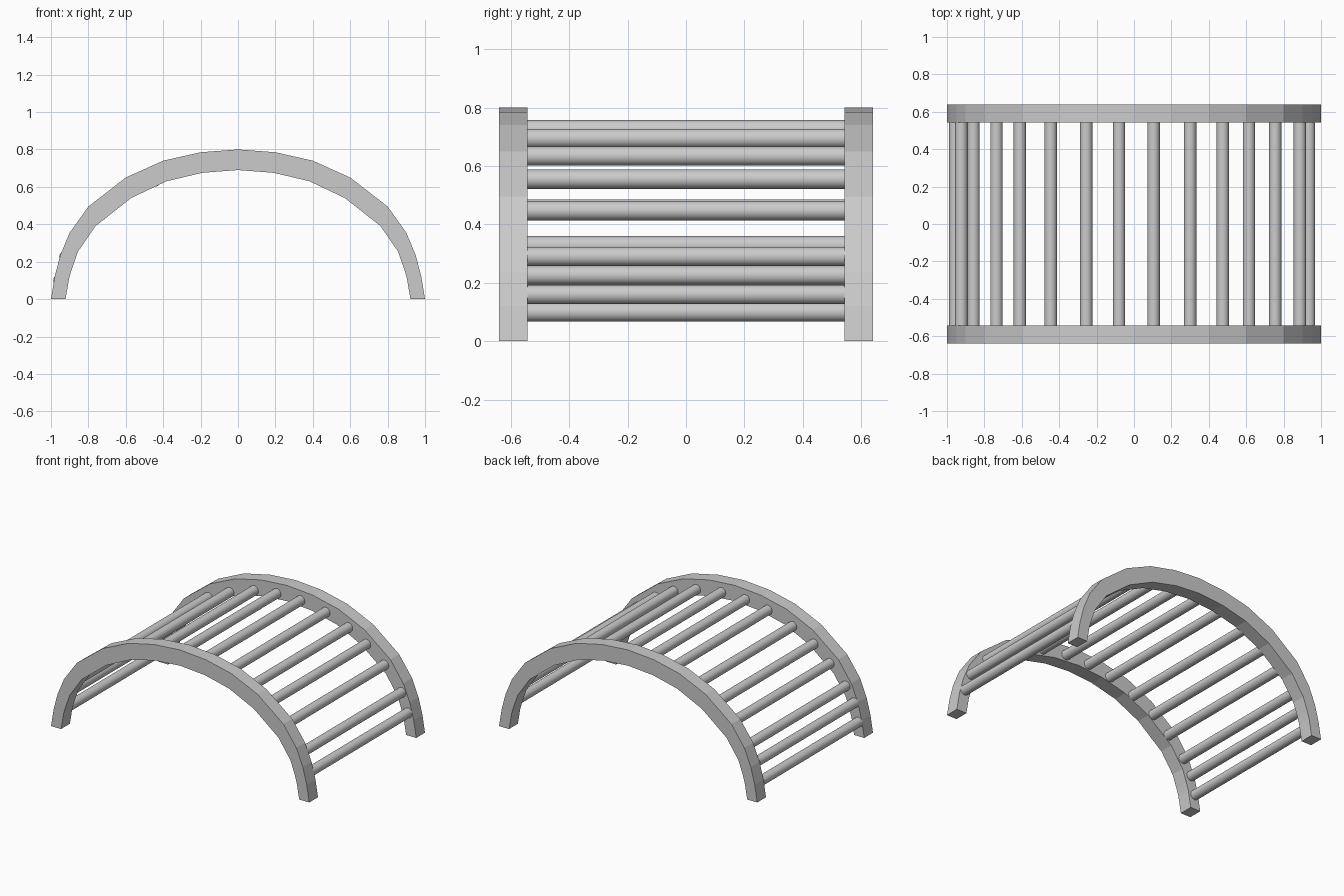
import bpy, bmesh, math

if "Cube" in bpy.data.objects:
    bpy.data.objects.remove(bpy.data.objects["Cube"])

# Half profile of the arched rail, foot to crown
OUTER = [(1.0, 0), (0.98, 0.12), (0.95, 0.235), (0.9, 0.355), (0.8, 0.495),
         (0.6, 0.65), (0.4, 0.74), (0.2, 0.785), (0, 0.80)]
INNER = [(0.922, 0), (0.902, 0.115), (0.887, 0.165), (0.855, 0.255), (0.762, 0.39),
         (0.572, 0.54), (0.382, 0.63), (0.192, 0.675), (0, 0.69)]
Y_IN, Y_OUT = 0.543, 0.64


def full(half):
    return half + [(-x, z) for x, z in reversed(half[:-1])]


def rail(name, y0, y1):
    bm = bmesh.new()
    o, i = full(OUTER), full(INNER)
    rings = []
    for (ox, oz), (ix, iz) in zip(o, i):
        rings.append([bm.verts.new(p) for p in
                      ((ox, y0, oz), (ox, y1, oz), (ix, y1, iz), (ix, y0, iz))])
    for a, b in zip(rings, rings[1:]):
        for k in range(4):
            n = (k + 1) % 4
            bm.faces.new((a[k], a[n], b[n], b[k]))
    bm.faces.new(rings[0])
    bm.faces.new(rings[-1])
    bmesh.ops.recalc_face_normals(bm, faces=bm.faces)
    me = bpy.data.meshes.new(name)
    bm.to_mesh(me)
    bm.free()
    bpy.context.collection.objects.link(bpy.data.objects.new(name, me))


# Two side rails
rail("front_rail", -Y_OUT, -Y_IN)
rail("back_rail", Y_IN, Y_OUT)

# Rungs between the rails (x, z)
RUNGS = [(-0.955, 0.10), (-0.923, 0.226), (-0.858, 0.327), (-0.735, 0.453),
         (-0.61, 0.555), (-0.445, 0.634), (-0.255, 0.697), (-0.08, 0.724),
         (0.105, 0.724), (0.30, 0.694), (0.475, 0.634), (0.615, 0.555),
         (0.755, 0.447), (0.887, 0.29), (0.936, 0.16)]
for n, (x, z) in enumerate(RUNGS, 1):
    bpy.ops.mesh.primitive_cylinder_add(vertices=32, radius=0.033, depth=2 * Y_IN + 0.004,
                                        location=(x, 0, z), rotation=(math.pi / 2, 0, 0))
    bpy.context.object.name = f"rung_{n:02d}"
    bpy.ops.object.shade_smooth_by_angle()
